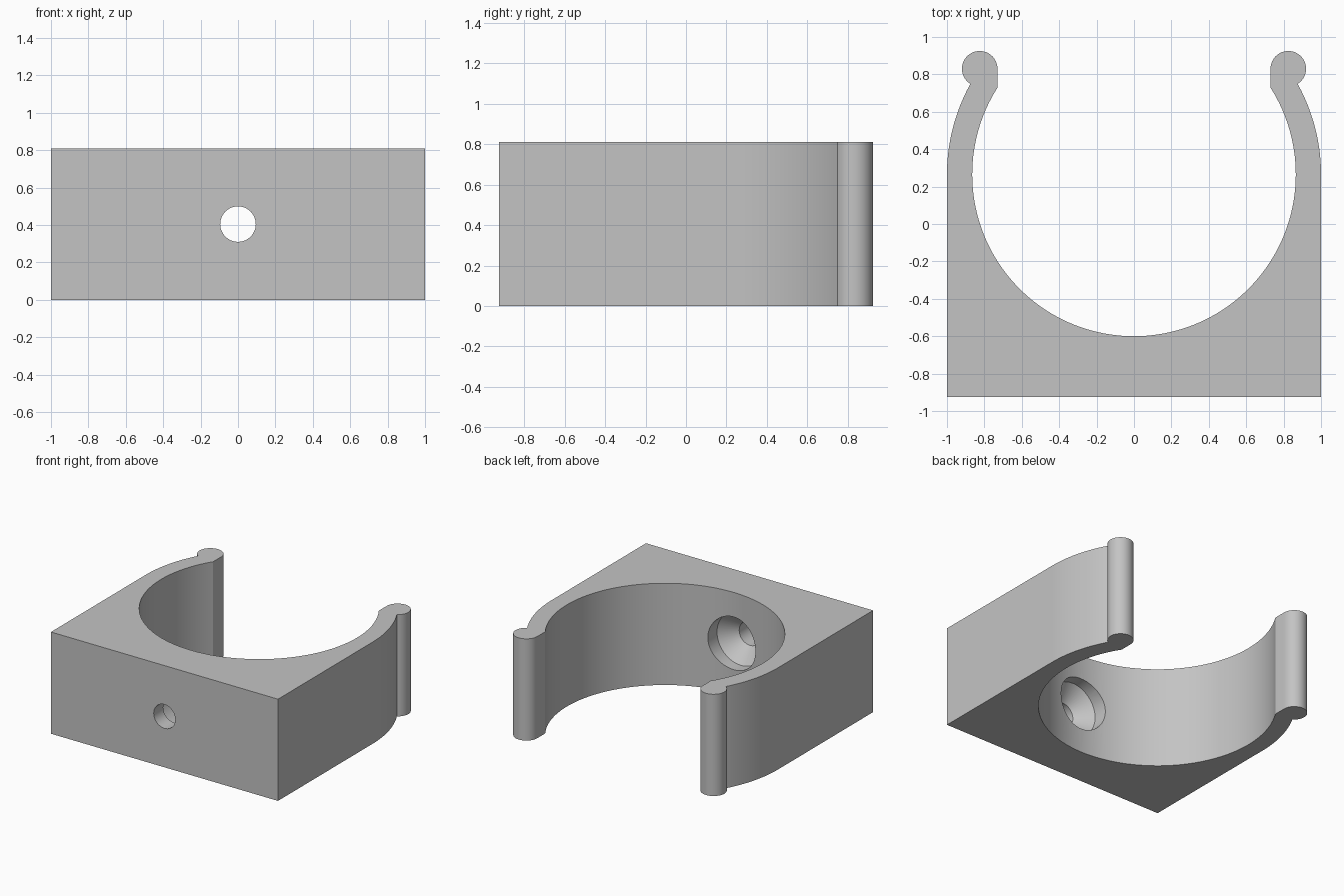
import bpy, bmesh
from math import sin, cos, pi, atan2, asin, radians
from mathutils import Matrix

cube = bpy.data.objects.get("Cube")
if cube:
    bpy.data.objects.remove(cube)

HEIGHT, BACK = 0.81, 0.925
BORE_Y, BORE_R, OUTER_R = 0.265, 0.865, 1.0
LIP_X, LIP_Y, LIP_R = 0.825, 0.83, 0.095

grey = bpy.data.materials.new("plain grey")
grey.use_nodes = True
colour = (0.55, 0.55, 0.55, 1)
grey.diffuse_color = colour
grey.node_tree.nodes["Principled BSDF"].inputs["Base Color"].default_value = colour


def arc(cx, cy, r, start, end, steps):
    angles = [start + (end - start) * i / steps for i in range(steps + 1)]
    return [(cx + r * cos(a), cy + r * sin(a)) for a in angles]


def make_object(name, bm):
    bmesh.ops.recalc_face_normals(bm, faces=bm.faces)
    mesh = bpy.data.meshes.new(name)
    bm.to_mesh(mesh)
    bm.free()
    mesh.materials.append(grey)
    obj = bpy.data.objects.new(name, mesh)
    bpy.context.collection.objects.link(obj)
    return obj


# Right half of the clip outline: base corner, outer arm, round lip, bore
join_x, join_y = 0.874, 0.75
half = [(OUTER_R, -BACK)]
half += arc(0, BORE_Y, OUTER_R, 0, atan2(join_y - BORE_Y, join_x), 20)[:-1]
half += arc(LIP_X, LIP_Y, LIP_R, atan2(join_y - LIP_Y, join_x - LIP_X), pi, 28)
half += arc(0, BORE_Y, BORE_R, asin((0.73 - BORE_Y) / BORE_R), -pi / 2, 56)
outline = half + [(-x, y) for x, y in reversed(half[:-1])]

# Extruded clip body
bm = bmesh.new()
face = bm.faces.new([bm.verts.new((x, y, 0)) for x, y in outline])
extruded = bmesh.ops.extrude_face_region(bm, geom=[face])["geom"]
bmesh.ops.translate(bm, vec=(0, 0, HEIGHT),
                    verts=[v for v in extruded if isinstance(v, bmesh.types.BMVert)])
clip = make_object("pipe_clip", bm)

# Countersunk screw hole: turned profile of (radius, y) along the y axis
profile = [(0.095, -1.1), (0.095, -0.805), (0.21, -0.69), (0.21, -0.3)]
bm = bmesh.new()
SIDES = 48
rings = [[bm.verts.new((r * cos(2 * pi * i / SIDES), y,
                        HEIGHT / 2 + r * sin(2 * pi * i / SIDES)))
          for i in range(SIDES)] for r, y in profile]
for a, b in zip(rings, rings[1:]):
    for i in range(SIDES):
        j = (i + 1) % SIDES
        bm.faces.new((a[i], a[j], b[j], b[i]))
bm.faces.new(rings[0])
bm.faces.new(rings[-1])
cutter = make_object("screw_hole_cutter", bm)
cutter.hide_render = True

cut = clip.modifiers.new("screw hole", 'BOOLEAN')
cut.operation = 'DIFFERENCE'
cut.solver = 'EXACT'
cut.object = cutter

bpy.ops.object.select_all(action='DESELECT')
clip.select_set(True)
bpy.context.view_layer.objects.active = clip
bpy.ops.object.modifier_apply(modifier=cut.name)
bpy.data.objects.remove(cutter)
bpy.ops.object.shade_smooth_by_angle(angle=radians(25))
